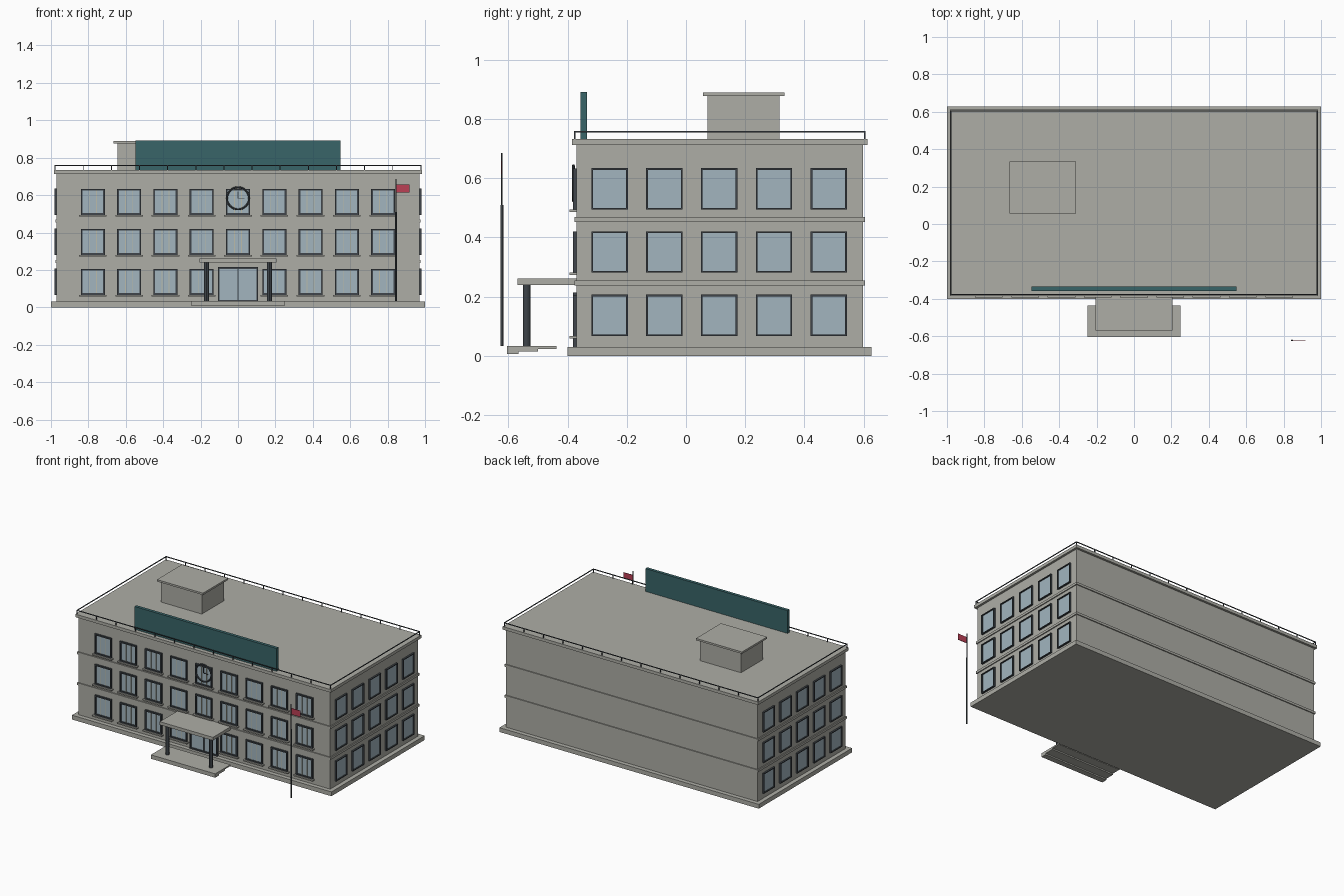
import bpy
from math import pi

if "Cube" in bpy.data.objects:
    bpy.data.objects.remove(bpy.data.objects["Cube"])


def material(name, rgb):
    m = bpy.data.materials.new(name)
    m.diffuse_color = (*rgb, 1)
    m.use_nodes = True
    m.node_tree.nodes["Principled BSDF"].inputs["Base Color"].default_value = m.diffuse_color
    return m


STONE = material("stone", (0.42, 0.42, 0.38))
GLASS = material("glass", (0.36, 0.46, 0.52))
DARK = material("dark_metal", (0.05, 0.06, 0.07))
TEAL = material("teal", (0.04, 0.13, 0.14))
RED = material("red", (0.5, 0.05, 0.09))
CREAM = material("cream", (0.5, 0.5, 0.4))


def finish(o, name, mat):
    o.name = name
    o.data.materials.append(mat)
    return o


def box(name, x0, x1, y0, y1, z0, z1, mat=STONE):
    bpy.ops.mesh.primitive_cube_add(size=1, location=((x0 + x1) / 2, (y0 + y1) / 2, (z0 + z1) / 2))
    o = bpy.context.object
    o.scale = (x1 - x0, y1 - y0, z1 - z0)
    bpy.ops.object.transform_apply(location=False, rotation=False, scale=True)
    return finish(o, name, mat)


def rod(name, x, y, z0, z1, r, mat=DARK, sides=12):
    bpy.ops.mesh.primitive_cylinder_add(vertices=sides, radius=r, depth=z1 - z0, location=(x, y, (z0 + z1) / 2))
    bpy.ops.object.shade_smooth_by_angle()
    return finish(bpy.context.object, name, mat)


WALL_X, WALL_Y = 0.97, -0.37
T = 0.009  # frame bar width


def front_frame(name, x, w, z0, z1):
    a, b, y = x - w / 2, x + w / 2, WALL_Y
    box(name + "_glass", a + T, b - T, y - 0.004, y + 0.004, z0 + T, z1 - T, GLASS)
    for p, q in ((a, a + T), (b - T, b)):
        box(name + "_jamb", p, q, y - 0.012, y + 0.004, z0, z1, DARK)
    for p, q in ((z0, z0 + T), (z1 - T, z1)):
        box(name + "_rail", a + T, b - T, y - 0.012, y + 0.004, p, q, DARK)


def side_window(y, w, z0, z1, s):
    def bar(name, d, y0, y1, za, zb, mat):
        xs = sorted((s * (WALL_X - 0.004), s * (WALL_X + d)))
        box(name, xs[0], xs[1], y0, y1, za, zb, mat)
    t = 0.006
    a, b = y - w / 2, y + w / 2
    bar("side_window_glass", 0.004, a + t, b - t, z0 + t, z1 - t, GLASS)
    for p, q in ((a, a + t), (b - t, b)):
        bar("side_window_jamb", 0.012, p, q, z0, z1, DARK)
    for p, q in ((z0, z0 + t), (z1 - t, z1)):
        bar("side_window_rail", 0.012, a + t, b - t, p, q, DARK)


# Main block, plinth, floor bands and cornice
box("plinth", -1, 1, -0.4, 0.627, 0, 0.03)
box("main_block", -WALL_X, WALL_X, WALL_Y, 0.597, 0.03, 0.715)
for z in (0.238, 0.453):
    box("floor_band", -0.977, 0.977, -0.377, 0.604, z, z + 0.016)
box("cornice", -0.985, 0.985, -0.385, 0.612, 0.712, 0.733)

# Windows on three floors, front and both ends
for floor, z in enumerate((0.067, 0.281, 0.494)):
    for i in range(-4, 5):
        x = i * 0.194
        if floor == 0 and i == 0:
            continue
        front_frame("window", x, 0.128, z, z + 0.139)
        box("window_sill", x - 0.074, x + 0.074, -0.394, WALL_Y, z - 0.008, z, STONE)
        for dx in (-0.019, 0.019):
            box("window_mullion", x + dx - 0.002, x + dx + 0.002, -0.377, WALL_Y, z + T, z + 0.139 - T, CREAM)
    for j in range(5):
        for s in (-1, 1):
            side_window(-0.258 + j * 0.185, 0.123, z, z + 0.14, s)

# Entrance: door, canopy, columns, steps
front_frame("door", 0, 0.214, 0.03, 0.215)
box("door_mullion", -0.003, 0.003, -0.38, WALL_Y, 0.03, 0.206, DARK)
box("canopy", -0.205, 0.205, -0.569, WALL_Y, 0.24, 0.262)
for s in (-1, 1):
    rod("canopy_column", s * 0.168, -0.538, 0.03, 0.24, 0.013)
for y1, z0, z1 in ((-0.565, 0.006, 0.015), (-0.5, 0.015, 0.024), (-0.437, 0.024, 0.033)):
    box("entrance_step", -0.248, 0.248, -0.605, y1, z0, z1)

# Wall clock
bpy.ops.mesh.primitive_torus_add(major_radius=0.059, minor_radius=0.005, major_segments=32, minor_segments=8,
                                 location=(0, -0.38, 0.583), rotation=(pi / 2, 0, 0))
bpy.ops.object.shade_smooth_by_angle()
finish(bpy.context.object, "clock_ring", DARK)
box("clock_minute_hand", -0.002, 0.002, -0.382, -0.378, 0.583, 0.62, DARK)
box("clock_hour_hand", 0, 0.034, -0.382, -0.378, 0.581, 0.585, DARK)

# Roof sign board and stair house
box("sign_board", -0.548, 0.548, -0.357, -0.335, 0.73, 0.892, TEAL)
box("stair_house", -0.645, -0.33, 0.073, 0.315, 0.73, 0.878)
box("stair_house_cap", -0.665, -0.31, 0.057, 0.333, 0.877, 0.89)

# Roof railing
F, B, E, R = -0.376, 0.604, 0.98, 0.0025
for y in (F, B):
    box("railing_long", -E, E, y - R, y + R, 0.755, 0.76, DARK)
    for i in range(14):
        x = -0.978 + i * 1.956 / 13
        box("railing_post", x - R, x + R, y - R, y + R, 0.73, 0.756, DARK)
for x in (-E + R, E - R):
    box("railing_side", x - R, x + R, F, B, 0.755, 0.76, DARK)

# Flagpole and flag
rod("flagpole_lower", 0.845, -0.622, 0.033, 0.51, 0.005)
rod("flagpole_upper", 0.845, -0.622, 0.51, 0.685, 0.003)
box("flag", 0.847, 0.917, -0.6235, -0.6205, 0.615, 0.658, RED)
